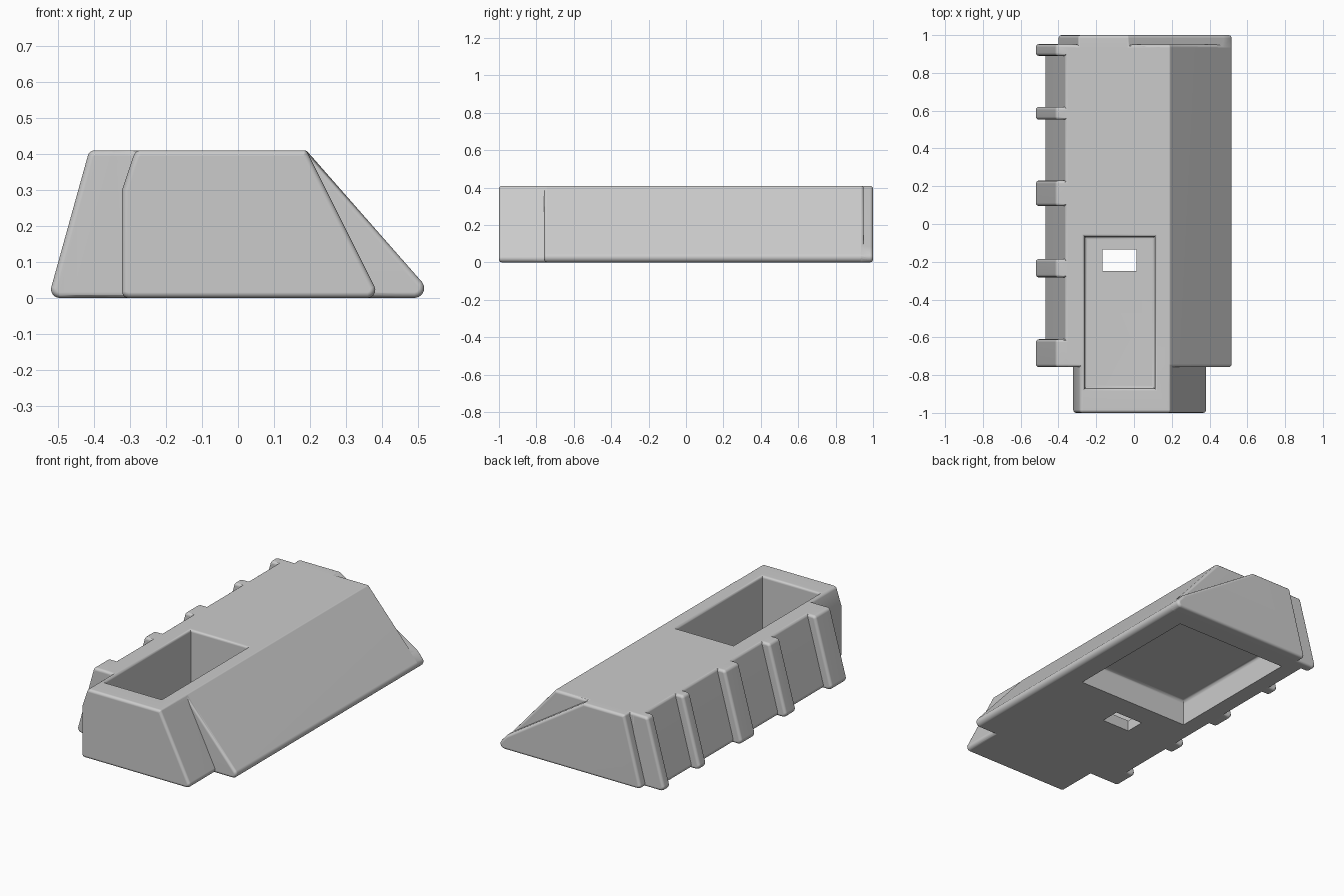
import bpy, bmesh, math
from mathutils import Vector

if "Cube" in bpy.data.objects:
    bpy.data.objects.remove(bpy.data.objects["Cube"], do_unlink=True)

TOP = 0.41

grey = bpy.data.materials.new("light_grey")
grey.use_nodes = True
tone = (0.6, 0.6, 0.6, 1)
grey.diffuse_color = tone
grey.node_tree.nodes["Principled BSDF"].inputs["Base Color"].default_value = tone


def finish(bm, name):
    bmesh.ops.recalc_face_normals(bm, faces=bm.faces)
    mesh = bpy.data.meshes.new(name)
    bm.to_mesh(mesh)
    bm.free()
    mesh.materials.append(grey)
    ob = bpy.data.objects.new(name, mesh)
    bpy.context.collection.objects.link(ob)
    return ob


def fillet(points, steps=5):
    """Round every (x, z, radius) corner of a profile."""
    out = []
    for i, (x, z, r) in enumerate(points):
        p = Vector((x, z))
        if r == 0:
            out.append((x, z))
            continue
        a = (Vector(points[i - 1][:2]) - p).normalized()
        b = (Vector(points[(i + 1) % len(points)][:2]) - p).normalized()
        half = a.angle(b) / 2
        centre = p + (a + b).normalized() * (r / math.sin(half))
        start = p + a * (r / math.tan(half)) - centre
        end = p + b * (r / math.tan(half)) - centre
        turn = start.angle_signed(end)
        for k in range(steps + 1):
            t = -turn * k / steps
            c, s = math.cos(t), math.sin(t)
            out.append((round(centre.x + start.x * c - start.y * s, 5),
                        round(centre.y + start.x * s + start.y * c, 5)))
    return out


def arc(z, rise, grow, steps=3):
    """Quarter round as (height, outward growth) pairs, upright at z."""
    angles = [math.pi / 2 * k / steps for k in range(steps + 1)]
    return [(z + rise * math.sin(a), grow * (1 - math.cos(a))) for a in angles]


def slab(name, profile, y0, y1, edge=0.016):
    """Loft a filleted profile along y, with rims rounded by shrinking the profile."""
    bm = bmesh.new()
    n = len(profile)
    rim = [(inset, edge + out) for out, inset in arc(0, -edge, edge)]
    stations = [(i, y0 + d) for i, d in reversed(rim)] + [(i, y1 - d) for i, d in rim]
    rings = []
    for inset, y in stations:
        ring = []
        for i, (x, z, r) in enumerate(profile):
            p = Vector((x, z))
            a = (Vector(profile[i - 1][:2]) - p).normalized()
            b = (Vector(profile[(i + 1) % n][:2]) - p).normalized()
            q = p + (a + b).normalized() * (inset / math.sin(a.angle(b) / 2))
            ring.append((q.x, q.y, max(r - inset, 0.001) if r else 0))
        if inset < 1e-6:
            ring = profile
        rings.append([bm.verts.new((x, y, z)) for x, z in fillet(ring)])
    for lower, upper in zip(rings, rings[1:]):
        for i in range(len(lower)):
            j = (i + 1) % len(lower)
            bm.faces.new((lower[i], lower[j], upper[j], upper[i]))
    bm.faces.new(rings[0])
    bm.faces.new(rings[-1])
    return finish(bm, name)


def well(name, x0, x1, y0, y1, levels):
    """Rectangular cutter lofted through (z, outward growth) levels."""
    bm = bmesh.new()
    rings = [[bm.verts.new(c) for c in ((x0 - g, y0 - g, z), (x1 + g, y0 - g, z),
                                        (x1 + g, y1 + g, z), (x0 - g, y1 + g, z))]
             for z, g in levels]
    bm.faces.new(rings[0])
    bm.faces.new(rings[-1])
    for a, b in zip(rings, rings[1:]):
        for i in range(4):
            j = (i + 1) % 4
            bm.faces.new((a[i], a[j], b[j], b[i]))
    return finish(bm, name)


# Main sloped body
body = slab("body", [(-0.475, 0, 0.02), (0.55, 0, 0.027), (0.19, TOP, 0.012),
                     (-0.363, TOP, 0.018)], -0.758, 0.95)

# Narrow front block, rear end plate and side ribs
extras = [
    slab("front_block", [(-0.322, 0, 0.018), (0.395, 0, 0.022), (0.19, TOP, 0.012),
                         (-0.285, TOP, 0.02), (-0.322, 0.3, 0)], -1, -0.6),
    slab("rear_plate", [(-0.405, 0, 0.018), (0.55, 0, 0.027), (0.475, 0.085, 0),
                        (-0.03, TOP, 0.012), (-0.295, TOP, 0.012)], 0.85, 1),
]
ribs = [(-0.758, -0.61), (-0.283, -0.185), (0.095, 0.23), (0.552, 0.62), (0.89, 0.952)]
for y0, y1 in ribs:
    extras.append(slab("side_rib", [(-0.527, 0, 0.024), (-0.31, 0, 0), (-0.31, TOP, 0),
                                    (-0.413, TOP, 0.02)], y0, y1))

# Upper pocket, its floor hole and the underside recess
cutters = [
    well("pocket_cutter", -0.261, 0.11, -0.87, -0.067,
         arc(0.08, -0.015, -0.015)[::-1] + arc(TOP - 0.0145, 0.015, 0.015) + [(TOP + 0.1, 0.015)]),
    well("hole_cutter", -0.168, 0.014, -0.25, -0.135, [(-0.1, 0), (0.1, 0)]),
    well("recess_cutter", -0.36, 0.376, 0, 0.848, [(-0.1, 0)] + arc(0.13, 0.02, -0.02)),
]

# Apply the booleans and drop the helpers
for helper in extras + cutters:
    mod = body.modifiers.new(helper.name, 'BOOLEAN')
    mod.object = helper
    mod.operation = 'UNION' if helper in extras else 'DIFFERENCE'
    mod.solver = 'EXACT'
bpy.context.view_layer.update()
result = bpy.data.meshes.new_from_object(body.evaluated_get(bpy.context.evaluated_depsgraph_get()))
body.modifiers.clear()
body.data = result
for helper in extras + cutters:
    bpy.data.objects.remove(helper, do_unlink=True)
result.materials.clear()
result.materials.append(grey)

# Smooth the fillets, keep hard edges and flat faces
bpy.ops.object.select_all(action='DESELECT')
body.select_set(True)
bpy.context.view_layer.objects.active = body
bpy.ops.object.shade_smooth_by_angle(angle=math.radians(35))
weighted = body.modifiers.new("flat_faces", 'WEIGHTED_NORMAL')
weighted.keep_sharp = True
